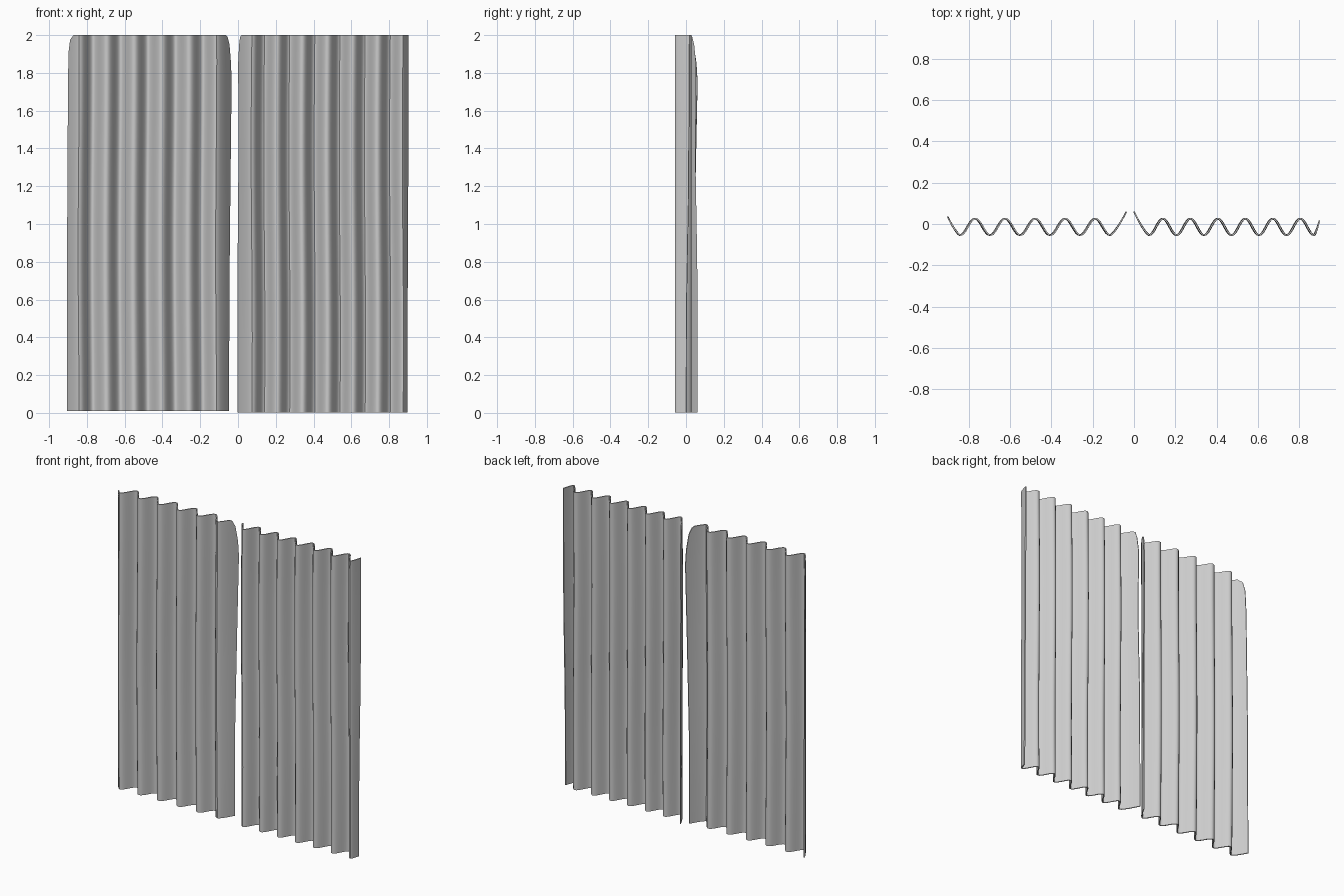
import bpy, bmesh, math

if "Cube" in bpy.data.objects:
    bpy.data.objects.remove(bpy.data.objects["Cube"])

metal = bpy.data.materials.new("grey_metal")
metal.diffuse_color = (0.60, 0.60, 0.60, 1)
metal.use_nodes = True
metal.node_tree.nodes["Principled BSDF"].inputs["Base Color"].default_value = metal.diffuse_color

FRONT, BACK = -0.054, 0.026     # depth of the ridges facing each way
STEPS = 16                      # columns per full wave
HEIGHTS = [0, .2, .4, .6, .8, 1, 1.2, 1.4, 1.6, 1.75, 1.85, 1.91, 1.95, 1.975, 1.99, 2]


def at(profile, z):
    """Interpolate (z, x) pairs that describe a side edge."""
    for (z0, x0), (z1, x1) in zip(profile, profile[1:]):
        if z <= z1:
            return x0 + (x1 - x0) * (z - z0) / (z1 - z0)
    return profile[-1][1]


def lip(dist, reach, top):
    """Depth of the flared border, measured from the outermost ridge."""
    return FRONT + (top - FRONT) * (min(dist / reach, 1.05)) ** 1.35


def panel(name, first, last, count, left, right, left_lip, right_lip, base):
    pitch = (last - first) / (count - 1)
    bm = bmesh.new()
    rows = []
    for h in HEIGHTS:
        z = base + h * (2 - base) / 2
        row = []
        a, b = at(left, h), at(right, h)
        sway = 0.003 * math.sin(h * 3.1 + first * 5)
        # left border
        for i in range(8):
            x = a + (first - a) * i / 8
            row.append((x + sway * i / 8, lip(first - x, *left_lip), z))
        # regular waves
        n = STEPS * (count - 1)
        for i in range(n + 1):
            x = first + (last - first) * i / n
            c = math.cos(2 * math.pi * (x - first) / pitch)
            row.append((x + sway, (FRONT + BACK) / 2 - (BACK - FRONT) / 2 * c, z))
        # right border
        for i in range(1, 9):
            x = last + (b - last) * i / 8
            row.append((x + sway * (1 - i / 8), lip(x - last, *right_lip), z))
        rows.append([bm.verts.new(p) for p in row])
    for low, high in zip(rows, rows[1:]):
        for i in range(len(low) - 1):
            bm.faces.new((low[i], low[i + 1], high[i + 1], high[i]))
    mesh = bpy.data.meshes.new(name)
    bm.to_mesh(mesh)
    bm.free()
    mesh.materials.append(metal)
    obj = bpy.data.objects.new(name, mesh)
    bpy.context.collection.objects.link(obj)
    # sheet thickness
    mod = obj.modifiers.new("thickness", 'SOLIDIFY')
    mod.thickness = 0.007
    mod.offset = 0
    bpy.ops.object.select_all(action='DESELECT')
    obj.select_set(True)
    bpy.context.view_layer.objects.active = obj
    bpy.ops.object.modifier_apply(modifier=mod.name)
    bpy.ops.object.shade_smooth_by_angle(angle=math.radians(40))


# left sheet: rounded top corners, bowed inner edge
panel("left_corrugated_sheet", -0.843, -0.116, 6,
      [(0, -.903), (1, -.901), (1.75, -.897), (1.91, -.894), (1.975, -.886), (2, -.868)],
      [(0, -.050), (.6, -.049), (1.2, -.043), (1.75, -.037), (1.85, -.040),
       (1.95, -.048), (1.99, -.058), (2, -.068)],
      (0.06, 0.036), (0.08, 0.062), 0.01)

# right sheet: rounded inner top corner, straight outer edge
panel("right_corrugated_sheet", 0.073, 0.872, 7,
      [(0, .000), (.8, .001), (1.4, .006), (1.85, .004), (1.95, .009), (1.99, .014), (2, .022)],
      [(0, .894), (.6, .895), (1.2, .898), (2, .899)],
      (0.073, 0.060), (0.028, 0.022), 0.003)
